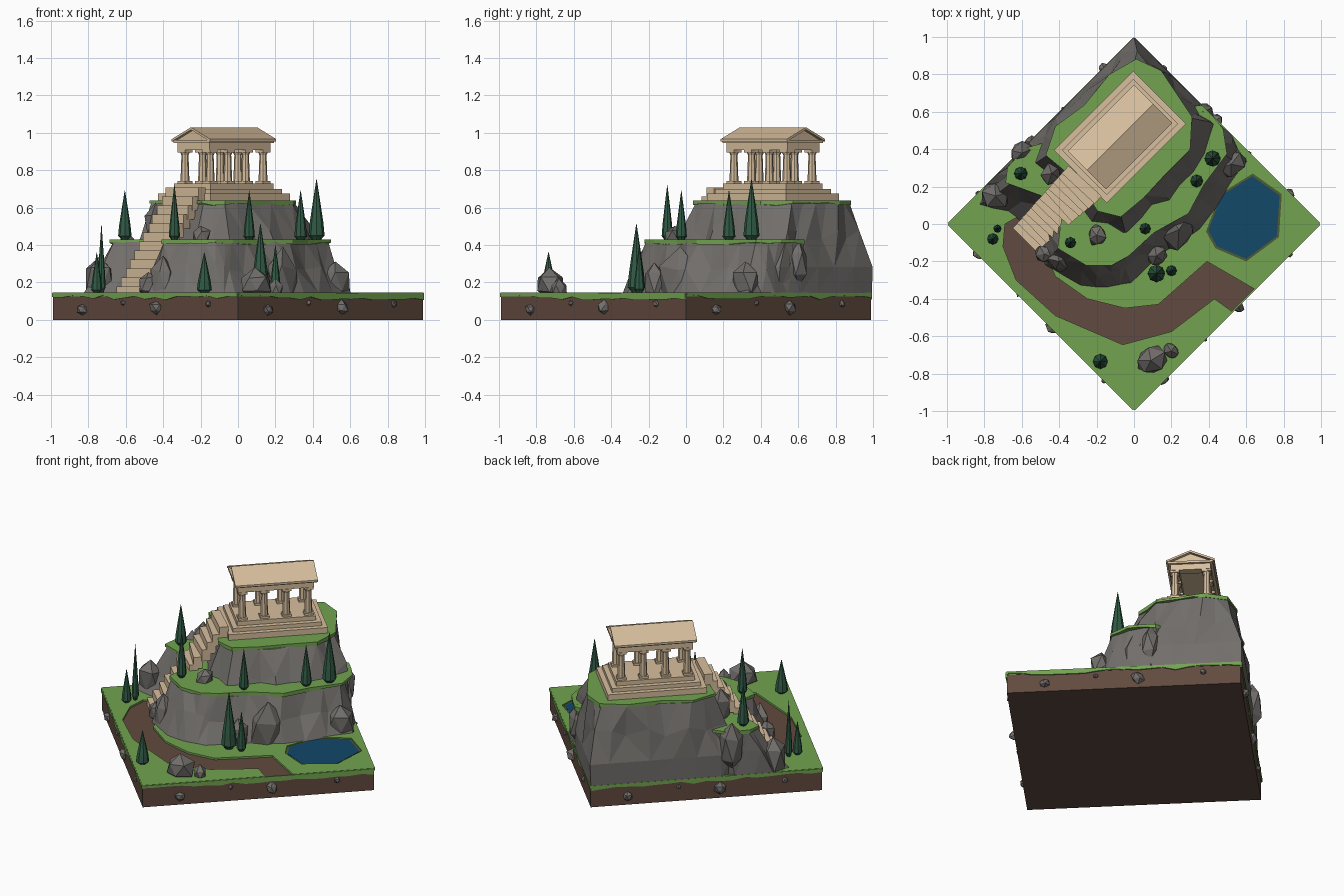
import bpy, bmesh, math, random
from mathutils import Vector, Matrix

if "Cube" in bpy.data.objects:
    bpy.data.objects.remove(bpy.data.objects["Cube"])
random.seed(7)


def mat(name, rgb):
    m = bpy.data.materials.new(name)
    m.diffuse_color = (*rgb, 1)
    m.use_nodes = True
    m.node_tree.nodes["Principled BSDF"].inputs["Base Color"].default_value = m.diffuse_color
    return m


GRASS = mat("grass green", (0.17, 0.37, 0.08))
DIRT = mat("earth brown", (0.12, 0.068, 0.05))
ROCK = mat("rock grey", (0.165, 0.155, 0.145))
STONE = mat("pale stone", (0.68, 0.52, 0.34))
LEAF = mat("cypress green", (0.03, 0.105, 0.06))
WATER = mat("pond blue", (0.006, 0.065, 0.14))
BANK = mat("pond bank", (0.08, 0.10, 0.035))


def finish(bm, name, m, matrix=None):
    if matrix:
        bm.transform(matrix)
    bmesh.ops.recalc_face_normals(bm, faces=bm.faces[:])
    me = bpy.data.meshes.new(name)
    bm.to_mesh(me)
    bm.free()
    me.materials.append(m)
    ob = bpy.data.objects.new(name, me)
    bpy.context.collection.objects.link(ob)
    return ob


def clamp(x, y):
    """Keep a point inside the two back edges of the diamond base."""
    for s in (-1, 1):
        over = y + s * x - 0.998
        if over > 0:
            x, y = x - s * over / 2, y - over / 2
    return x, y


def loft(name, rings, m, matrix=None, tri=False):
    """Skin closed rings of 3D points and cap both ends."""
    bm = bmesh.new()
    vs = [[bm.verts.new(p) for p in r] for r in rings]
    n = len(vs[0])
    for a, b in zip(vs, vs[1:]):
        for i in range(n):
            bm.faces.new((a[i], a[(i + 1) % n], b[(i + 1) % n], b[i]))
    bm.faces.new(vs[0])
    bm.faces.new(vs[-1])
    if tri:
        bmesh.ops.triangulate(bm, faces=[f for f in bm.faces if len(f.verts) == 4])
    return finish(bm, name, m, matrix)


def prism(name, pts, z0, z1, m, ragged=0.0):
    low = [(x, y, z0 - random.random() * ragged) for x, y in pts]
    return loft(name, [low, [(x, y, z1) for x, y in pts]], m)


def box(name, size, loc, m, matrix=None):
    bm = bmesh.new()
    bmesh.ops.create_cube(bm, size=1)
    bm.transform(Matrix.Translation(loc) @ Matrix.Diagonal((*size, 1)))
    return finish(bm, name, m, matrix)


def mids(pts):
    """Add a midpoint on every edge of an outline."""
    out = []
    for a, b in zip(pts, pts[1:] + pts[:1]):
        out += [a, ((a[0] + b[0]) / 2, (a[1] + b[1]) / 2)]
    return out


def cliff(name, pairs, levels, cap_z):
    """Craggy tier between a top and a bottom outline, with a grass cap."""
    top = mids([(p[0], p[1]) for p in pairs])
    bot = mids([(p[2], p[3]) for p in pairs])
    rings = []
    for z, t in levels:
        j = 0.022 if 0 < t < 1 else 0.008
        r = []
        for a, b in zip(top, bot):
            x, y = (b[k] + (a[k] - b[k]) * t + random.uniform(-j, j) for k in (0, 1))
            r.append((*clamp(x, y), z + (random.uniform(-.03, .03) if 0 < t < 1 else 0)))
        rings.append(r)
    loft(name, rings, ROCK, tri=True)
    cx, cy = (sum(p[k] for p in top) / len(top) for k in (0, 1))
    cap = [clamp(cx + (x - cx) * 1.03, cy + (y - cy) * 1.03) for x, y in top]
    prism(name + "_grass", cap, cap_z - 0.012, cap_z, GRASS, 0.015)


def rock(name, loc, r, h):
    bm = bmesh.new()
    bmesh.ops.create_icosphere(bm, subdivisions=1, radius=1)
    for v in bm.verts:
        v.co *= random.uniform(0.8, 1.12)
    spin = Matrix.Rotation(random.random() * 6, 4, 'Z')
    finish(bm, name, ROCK, Matrix.Translation(loc) @ spin @ Matrix.Diagonal((r, r * 0.85, h, 1)))


# base slab of earth and grass layer with path and pond cut out
diamond = [(-.99, 0), (0, -.99), (.99, 0), (0, .99)]
prism("earth_base", diamond, 0, 0.133, DIRT)
grass = prism("grass_layer", [(x * 1.003, y * 1.003) for x, y in diamond], 0.125, 0.145, GRASS)
path = [(-.60, .05), (-.69, 0), (-.70, -.12), (-.63, -.30), (-.42, -.49), (-.06, -.645), (.2, -.575),
        (.43, -.40), (.57, -.5), (.70, -.38), (.39, -.2), (.13, -.43), (-.05, -.45), (-.25, -.4),
        (-.42, -.28), (-.5, -.1)]
pond = [(.635, .27), (.79, .16), (.775, -.07), (.6, -.2), (.435, -.13), (.385, -.04), (.46, .16)]
for nm, pts in (("path_cutter", path), ("pond_cutter", pond)):
    cut = prism(nm, pts, 0.1, 0.2, DIRT)
    cut.hide_render = True
    cut.hide_set(True)
    mod = grass.modifiers.new(nm, 'BOOLEAN')
    mod.operation, mod.object, mod.solver = 'DIFFERENCE', cut, 'EXACT'


def inset(pts, s):
    return [(.59 + (x - .59) * s, .03 + (y - .03) * s) for x, y in pts]


prism("pond_bank", inset(pond, 1.0), 0.130, 0.138, BANK)
prism("pond_water", inset(pond, 0.94), 0.132, 0.1395, WATER)

# ragged turf edge and embedded stones on each side of the base
for k in range(4):
    a, b = Vector(diamond[k]), Vector(diamond[(k + 1) % 4])
    n = Vector(((b - a).y, -(b - a).x)).normalized()
    up, low = [], []
    for i in range(19):
        p = a.lerp(b, i / 18)
        up.append((p, 0.143))
        low.append((p, random.uniform(0.105, 0.132)))
    edge = up + low[::-1]
    loft("turf_edge", [[(*(p + n * o), z) for p, z in edge] for o in (-.002, .007)], GRASS)
    for t, r, z in ((.16, .035, .055), (.56, .045, .065), (.84, .022, .085), (.38, .018, .09)):
        p = a.lerp(b, t)
        rock("embedded_stone", (p.x, p.y, z), r, r * 0.9)

# mountain tiers: top x, top y, bottom x, bottom y
lower = [(.36, .63, .38, .62), (.46, .50, .52, .48), (.48, .37, .60, .33), (.36, .21, .5, .2),
         (.28, .06, .36, -.03), (.1, -.04, .14, -.16), (-.03, -.16, -.02, -.31), (-.12, -.21, -.14, -.34),
         (-.25, -.21, -.28, -.33), (-.40, -.12, -.47, -.21), (-.37, .11, -.53, -.04),
         (-.56, .18, -.67, .07), (-.67, .22, -.82, .1), (-.66, .3, -.79, .21), (-.57, .4, -.62, .38),
         (-.2, .5, -.2, .5), (.1, .6, .1, .6)]
upper = [(.01, .87, 0, 1), (.14, .81, .2, .8), (.22, .69, .38, .62), (.30, .57, .48, .50),
         (.29, .40, .43, .33), (.17, .28, .33, .15), (.05, .15, .17, .02), (-.07, .05, -.02, -.09),
         (-.19, .08, -.25, -.09), (-.29, .23, -.36, .16), (-.46, .37, -.62, .30), (-.41, .52, -.56, .44),
         (-.26, .63, -.36, .64), (-.13, .79, -.16, .84)]
cliff("lower_cliff", lower, ((.14, 0), (.28, .55), (.415, 1)), 0.428)
cliff("upper_cliff", upper, ((.14, 0), (.281, 0), (.45, .5), (.622, 1)), 0.638)

# boulders: x, y, z, radius, half height
for b in ((.09, -.73, .19, .10, .09), (.20, -.68, .16, .05, .055), (-.48, -.16, .19, .06, .08),
          (-.20, -.06, .45, .065, .055), (.24, -.03, .2, .12, .18), (.12, -.17, .2, .07, .12),
          (.52, .32, .2, .09, .12), (-.74, .15, .21, .09, .15), (-.60, .38, .32, .08, .17),
          (.37, .60, .3, .06, .12), (-.40, -.2, .2, .07, .15), (-.44, .27, .50, .07, .12)):
    rock("boulder", b[:3], b[3], b[4])

# cypress trees: x, y, base z, tip z, radius
for x, y, z0, z1, r in ((-.605, .27, .425, .69, .036), (-.34, -.1, .42, .72, .03), (.06, -.025, .42, .69, .03),
                        (.335, .23, .42, .69, .034), (.42, .35, .42, .75, .043), (.12, -.265, .14, .51, .047),
                        (.2, -.25, .14, .40, .029), (-.18, -.735, .14, .36, .04), (-.73, -.025, .14, .51, .022),
                        (-.755, -.08, .14, .36, .03)):
    prof = ((0, .45), (.05, .7), (.09, 1), (.3, .85), (.62, .48), (1, .03))
    loft("cypress_tree", [[(x + r * k * math.cos(i * math.pi / 4), y + r * k * math.sin(i * math.pi / 4),
                            z0 + (z1 - z0) * h) for i in range(8)] for h, k in prof], LEAF)

# stairs climbing to the temple
N = 12
for i in range(N):
    t = i / (N - 1)
    m = (Matrix.Translation((-.565 + .285 * t, -.065 + .275 * t, .14 + .53 * t))
         @ Matrix.Rotation(math.radians(45 + random.uniform(-4, 4)), 4, 'Z'))
    box("stair_step", (.055, .18 + .06 * t, .075), (0, 0, 0), STONE, m)

# temple: local x runs along the ridge
T = Matrix.Translation((-.075, .465, 0)) @ Matrix.Rotation(math.radians(45), 4, 'Z')
for i, (z0, z1) in enumerate(((.62, .675), (.675, .70), (.70, .728))):
    box("temple_step", (.60 - .062 * i, .40 - .062 * i, z1 - z0), (0, 0, (z0 + z1) / 2), STONE, T)
for u in (-.2, -.067, .067, .2):
    for v in (-.095, .095):
        box("column_base", (.056, .056, .014), (u, v, .734), STONE, T)
        box("column_capital", (.056, .056, .014), (u, v, .902), STONE, T)
        loft("column_shaft", [[(u + r * math.cos(k * math.pi / 4), v + r * math.sin(k * math.pi / 4), z)
                               for k in range(8)] for z, r in ((.74, .024), (.88, .019), (.896, .026))], STONE, T)
# open beam ring and ceiling slab
for s in (-1, 1):
    box("long_beam", (.46, .05, .04), (0, s * .095, .928), STONE, T)
    box("end_beam", (.05, .19, .04), (s * .205, 0, .928), STONE, T)
box("cornice", (.49, .27, .014), (0, 0, .953), STONE, T)
tri = ((-.13, .958), (.13, .958), (0, 1.018))
loft("pediment", [[(u, y, z) for y, z in tri] for u in (-.228, .228)], STONE, T)
roof = ((-.145, .953), (0, 1.016), (.145, .953), (.145, .966), (0, 1.029), (-.145, .966))
loft("roof", [[(u, y, z) for y, z in roof] for u in (-.25, .25)], STONE, T)
